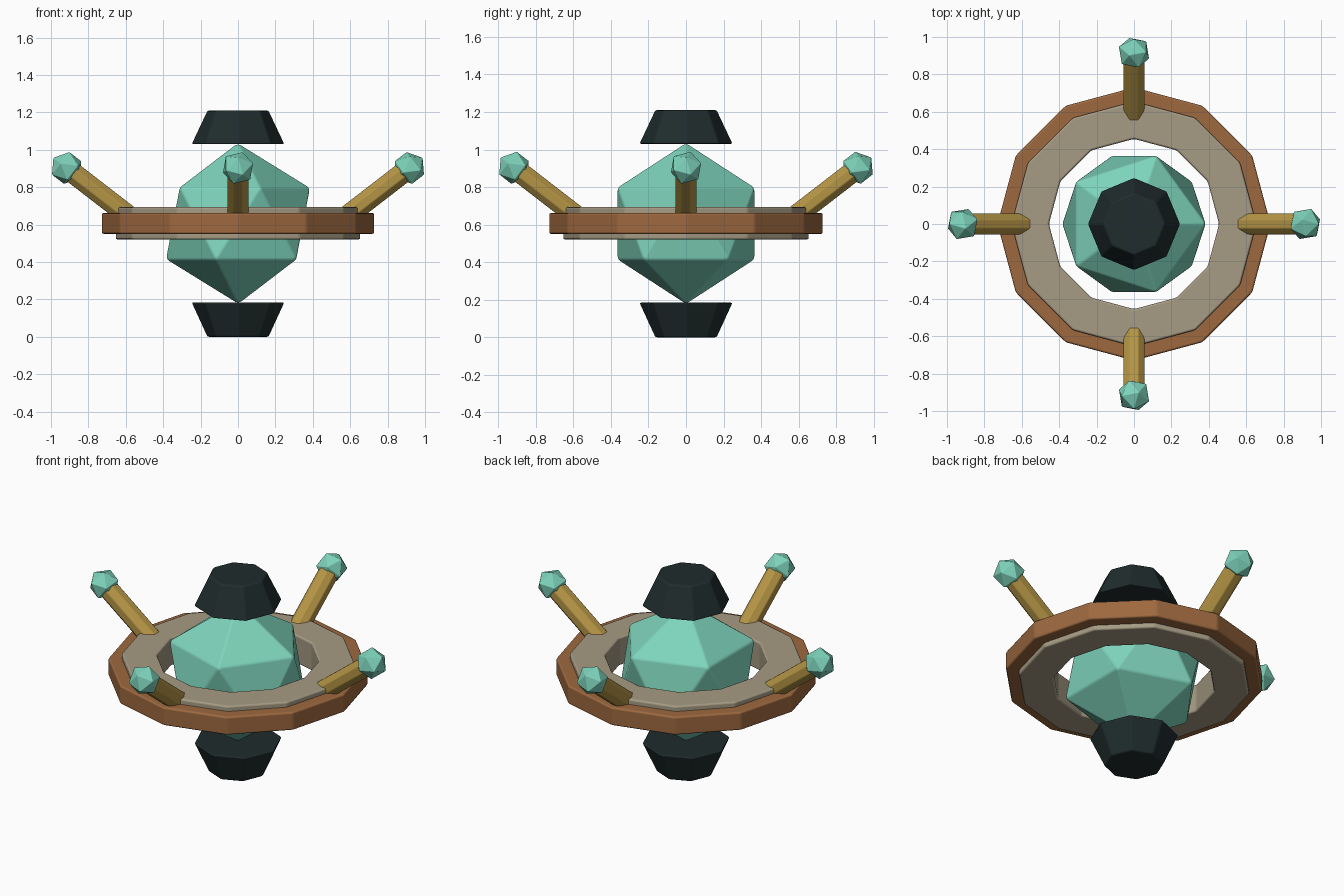
import bpy
import bmesh
import math
from mathutils import Matrix, Vector

cube = bpy.data.objects.get("Cube")
if cube:
    bpy.data.objects.remove(cube, do_unlink=True)


def material(name, rgb):
    mat = bpy.data.materials.new(name)
    mat.use_nodes = True
    mat.diffuse_color = (*rgb, 1)
    shader = next(n for n in mat.node_tree.nodes if n.type == 'BSDF_PRINCIPLED')
    shader.inputs["Base Color"].default_value = (*rgb, 1)
    return mat


teal = material("teal crystal", (0.21, 0.66, 0.50))
brown = material("copper brown", (0.34, 0.14, 0.05))
stone = material("warm stone", (0.38, 0.33, 0.23))
gold = material("dull gold", (0.46, 0.30, 0.06))
dark = material("dark slate", (0.014, 0.025, 0.026))


def add_part(name, bm, mat, bevel):
    """Turn a bmesh into an object with softly bevelled edges."""
    bmesh.ops.recalc_face_normals(bm, faces=bm.faces)
    mesh = bpy.data.meshes.new(name)
    bm.to_mesh(mesh)
    bm.free()
    mesh.materials.append(mat)
    mesh.shade_smooth()
    obj = bpy.data.objects.new(name, mesh)
    bpy.context.collection.objects.link(obj)
    mod = obj.modifiers.new("Soft edges", 'BEVEL')
    mod.width = bevel
    mod.segments = 2
    mod.limit_method = 'ANGLE'
    mod.angle_limit = math.radians(20)
    mod.harden_normals = True
    return obj


def crystal(name, radius, matrix):
    bm = bmesh.new()
    bmesh.ops.create_icosphere(bm, subdivisions=1, radius=radius, matrix=matrix)
    add_part(name, bm, teal, radius * 0.025)


def tapered(name, sides, r1, r2, depth, matrix, mat, bevel):
    bm = bmesh.new()
    bmesh.ops.create_cone(bm, cap_ends=True, segments=sides, radius1=r1,
                          radius2=r2, depth=depth, matrix=matrix)
    add_part(name, bm, mat, bevel)


def ring(name, inner, outer, low, high, mat, sides=12):
    """Sweep a rectangular section around z."""
    bm = bmesh.new()
    section = [(inner, low), (outer, low), (outer, high), (inner, high)]
    loops = []
    for i in range(sides):
        a = math.tau * i / sides
        loops.append([bm.verts.new((r * math.cos(a), r * math.sin(a), z))
                      for r, z in section])
    for i, here in enumerate(loops):
        there = loops[(i + 1) % sides]
        for j in range(4):
            k = (j + 1) % 4
            bm.faces.new((here[j], there[j], there[k], here[k]))
    add_part(name, bm, mat, 0.012)


# Floating core and the two end caps
MID = 0.606
crystal("core_crystal", 0.43, Matrix.Translation((0, 0, MID)))
tapered("top_cap", 8, 0.25, 0.165, 0.18,
        Matrix.Translation((0, 0, 1.12)), dark, 0.01)
tapered("bottom_cap", 8, 0.165, 0.25, 0.185,
        Matrix.Translation((0, 0, 0.0925)), dark, 0.01)

# Nested rings
ring("inner_ring", 0.455, 0.655, 0.52, 0.695, stone)
ring("outer_ring", 0.62, 0.73, 0.55, 0.663, brown)

# Four slanted arms, each tipped with a small crystal
start, tip = Vector((0.57, 0, 0.636)), Vector((0.916, 0, 0.903))
along = tip - start
tilt = along.to_track_quat('Z', 'Y').to_matrix().to_4x4()
flat_up = Matrix.Rotation(math.pi / 8, 4, 'Z')
for i, side in enumerate(("left", "back", "right", "front")):
    turn = Matrix.Rotation(math.pi / 2 * i, 4, 'Z')
    middle = Matrix.Translation((start + tip) / 2)
    tapered(side + "_arm", 8, 0.06, 0.06, along.length,
            turn @ middle @ tilt @ flat_up, gold, 0.006)
    crystal(side + "_tip_crystal", 0.09, turn @ Matrix.Translation(tip) @ tilt)
